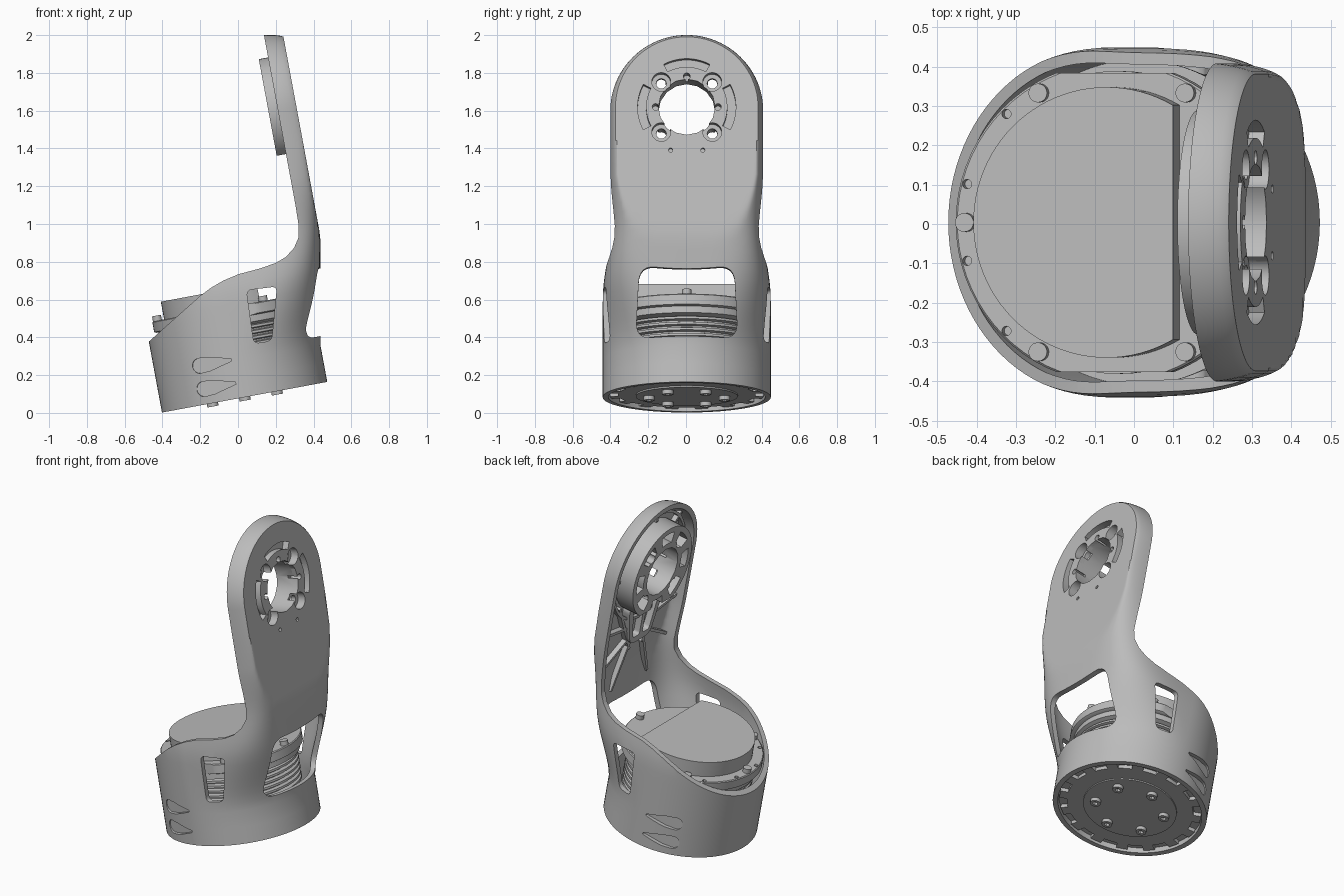
import bpy, bmesh, math
from mathutils import Matrix, Vector

if "Cube" in bpy.data.objects:
    bpy.data.objects.remove(bpy.data.objects["Cube"])

grey = bpy.data.materials.new("satin_grey")
grey.use_nodes = True
grey.diffuse_color = (0.5, 0.5, 0.5, 1)
grey.node_tree.nodes["Principled BSDF"].inputs["Base Color"].default_value = (0.5, 0.5, 0.5, 1)

# Everything is built upright, then leaned over by this matrix
LEAN = Matrix.Translation((0.035, 0.004, 0.083)) @ Matrix.Rotation(math.radians(-10.5), 4, 'Y')
HUB_Z = 1.461          # centre of the arm's joint
FACE_X = 0.55          # outer face of the arm
parts = []


def finish(name, bm, part=False):
    bmesh.ops.recalc_face_normals(bm, faces=bm.faces)
    me = bpy.data.meshes.new(name)
    bm.to_mesh(me)
    bm.free()
    ob = bpy.data.objects.new(name, me)
    bpy.context.collection.objects.link(ob)
    if part:
        parts.append(ob)
    return ob


def prism(name, pts, axis, lo, hi, part=False):
    place = {'x': lambda a, b, d: (d, a, b), 'y': lambda a, b, d: (a, d, b),
             'z': lambda a, b, d: (a, b, d)}[axis]
    bm = bmesh.new()
    f = bm.faces.new([bm.verts.new(place(a, b, lo)) for a, b in pts])
    new = bmesh.ops.extrude_face_region(bm, geom=[f])["geom"]
    step = Vector(place(0, 0, hi - lo))
    bmesh.ops.translate(bm, vec=step, verts=[v for v in new if isinstance(v, bmesh.types.BMVert)])
    return finish(name, bm, part)


def circle(a, b, r, n=32):
    return [(a + r * math.cos(2 * math.pi * i / n), b + r * math.sin(2 * math.pi * i / n)) for i in range(n)]


def arc_slot(mid, half, r0, r1, n=12):
    angles = [math.radians(mid - half + 2 * half * i / n) for i in range(n + 1)]
    ring = [(r1, a) for a in angles] + [(r0, a) for a in reversed(angles)]
    return [(r * math.cos(a), HUB_Z + r * math.sin(a)) for r, a in ring]


def rounded(pts, r, n=6):
    out = []
    for i, p in enumerate(pts):
        p, a, b = Vector(p), Vector(pts[i - 1]), Vector(pts[(i + 1) % len(pts)])
        a, b = p + (a - p).normalized() * r, p + (b - p).normalized() * r
        for k in range(n + 1):
            t = k / n
            out.append(tuple(a * (1 - t) ** 2 + p * 2 * t * (1 - t) + b * t * t))
    return out


def lathe(name, profile, n=72):
    bm = bmesh.new()
    rings = [[bm.verts.new((a, b, z)) for a, b in circle(0, 0, r, n)] for r, z in profile]
    for lo, hi in zip(rings, rings[1:]):
        for i in range(n):
            bm.faces.new((lo[i - 1], lo[i], hi[i], hi[i - 1]))
    bm.faces.new(rings[0])
    bm.faces.new(rings[-1])
    return finish(name, bm, True)


def cut(ob, tools, op='DIFFERENCE', keep=False):
    for tool in tools:
        m = ob.modifiers.new("cut", 'BOOLEAN')
        m.operation, m.object, m.solver = op, tool, 'EXACT'
        bpy.context.view_layer.update()
        dg = bpy.context.evaluated_depsgraph_get()
        me = bpy.data.meshes.new_from_object(ob.evaluated_get(dg))
        ob.modifiers.clear()
        ob.data = me
        if not keep:
            bpy.data.objects.remove(tool)


def blend(z, keys):
    for (z0, v0), (z1, v1) in zip(keys, keys[1:]):
        if z < z1:
            t = max(0, (z - z0) / (z1 - z0))
            return v0 + (v1 - v0) * t * t * (3 - 2 * t)
    return keys[-1][1]


def housing_solid(name, t, bottom, n=96):
    """Round base flowing into a flat arm with a round top, shrunk by t."""
    def section(z):
        power = 2 / blend(z, [(0.2, 2), (1.1, 6.5)])
        h = blend(z, [(0.52, 0.445), (0.86, 0.403), (1.1, 0.412)]) - t
        r = 0.445 - t
        reach = r + 0.185 * min(max(z - 0.2, 0), 1)
        pts = []
        for i in range(n):
            a = 2 * math.pi * i / n
            c, s = round(math.cos(a), 9), round(math.sin(a), 9)
            if c > 0:
                x = min(reach * c ** power, FACE_X - t)
                y = math.copysign(h * abs(s) ** power, s) if s else 0
            else:
                x, y = r * c, h * s
            pts.append((x, y))
        return pts
    rows = []
    zs = [bottom, 0.1, 0.2] + [0.2 + 0.05 * i for i in range(1, 19)] + [1.28, HUB_Z]
    for z in zs:
        rows.append([(x, y, z) for x, y in section(z)])
    top = section(HUB_Z)
    for k in range(1, 25):
        a = math.pi / 2 * k / 24
        rows.append([(x, y * math.cos(a), HUB_Z + abs(y) * math.sin(a)) for x, y in top])
    bm = bmesh.new()
    rings = [[bm.verts.new(p) for p in row] for row in rows]
    for lo, hi in zip(rings, rings[1:]):
        for i in range(n):
            bm.faces.new((lo[i - 1], lo[i], hi[i], hi[i - 1]))
    bm.faces.new(rings[0])
    bmesh.ops.remove_doubles(bm, verts=bm.verts, dist=1e-5)
    return finish(name, bm)


# Housing: one shell for base and arm, trimmed by its side outline
housing = housing_solid("housing", 0, 0)
parts.append(housing)
rim = [(-0.6, 0.288), (-0.133, 0.571), (-0.07, 0.602), (0, 0.627), (0.085, 0.646), (0.2, 0.655),
       (0.288, 0.668), (0.35, 0.69), (0.402, 0.73), (0.435, 0.78), (0.447, 0.84), (0.45, 0.95)]
outline = [(-0.6, -0.2)] + rim + [(0.45, 2.1), (0.8, 2.1), (0.8, -0.2)]
cut(housing, [housing_solid("cavity", 0.03, -0.1)])
cut(housing, [prism("trim", outline, 'y', -1, 1)], 'INTERSECT')

# Windows in the base
front_window = rounded([(-0.27, 0.245), (0.27, 0.245), (0.25, 0.615), (0.1, 0.597), (-0.1, 0.597), (-0.25, 0.615)], 0.085)
side_window = rounded([(0.1, 0.27), (0.195, 0.268), (0.275, 0.545), (0.113, 0.555)], 0.03)
cut(housing, [prism("window_cut", front_window, 'x', 0.15, 1), prism("side_cut", side_window, 'y', -1, 1)])

# Bullet-shaped screw pockets on both sides
bullet = [(-0.09 + a, b) for a, b in circle(0, 0, 0.04, 24) if a < 0.001] + [(-0.03, -0.035), (0.09, 0)]
bullet = bullet[:-2] + [(-0.03, -0.036), (0.09, -0.006), (0.09, 0.006), (-0.03, 0.036)]
for side in (-1, 1):
    for z in (0.082, 0.207):
        pocket = prism("pocket_cut", bullet, 'y', *sorted((0, side * 0.12)))
        pocket.data.transform(Matrix.Translation((-0.115, side * 0.403, z)) @ Matrix.Rotation(side * 0.27, 4, 'Z'))
        cut(housing, [pocket])

# Joint boss on the inside of the arm, flat at its lower side
boss = prism("joint_boss", circle(0, HUB_Z, 0.285, 64), 'x', 0.40, 0.53, part=True)
cut(boss, [prism("flat_cut", [(-1, 0), (1, 0), (1, 1.226), (-1, 1.226)], 'x', 0, 1)])
bolts = [(a, HUB_Z + b) for a in (-0.135, 0.135) for b in (-0.135, 0.135)]
holes = [prism("bore_cut", circle(0, HUB_Z, 0.15, 16), 'x', 0, 1)]
for mid in (0, 90, 180):
    a = math.radians(mid)
    holes.append(prism("slot_cut", arc_slot(mid, 28, 0.215, 0.26), 'x', 0.51, 1))
    holes.append(prism("lug_cut", circle(0.165 * math.cos(a), HUB_Z + 0.165 * math.sin(a), 0.018, 12), 'x', 0.48, 1))
for a, b in bolts:
    holes.append(prism("counterbore", circle(a, b, 0.05, 24), 'x', 0.5, 1))
    holes.append(prism("bolt_cut", circle(a, b, 0.027, 16), 'x', 0, 1))
for y in (-0.085, 0.085):
    holes.append(prism("pin_cut", circle(y, 1.229, 0.011, 12), 'x', 0.45, 1))
cut(housing, holes, keep=True)
cut(boss, holes)
cut(boss, [prism("boss_pocket", arc_slot(a, 14, 0.185, 0.25, 6), 'x', 0.3, 0.47) for a in range(0, 360, 45)])

# Stiffening ribs and pads inside the arm, kept within the shell
limit = housing_solid("rib_limit", 0.012, 0)
ribs = [(0.29 * math.cos(a), HUB_Z + 0.29 * math.sin(a), 0.42 * math.cos(a), HUB_Z + 0.42 * math.sin(a))
        for a in [math.radians(d) for d in range(0, 181, 45)]]
for s in (-1, 1):
    ribs += [(s * 0.08, 1.0, s * 0.36, 0.85), (s * 0.12, 1.08, s * 0.39, 1.12),
             (s * 0.24, 1.26, s * 0.06, 0.92), (s * 0.06, 0.98, s * 0.18, 0.68)]
for y0, z0, y1, z1 in ribs:
    a, b = Vector((y0, z0)), Vector((y1, z1))
    side = (b - a).normalized().orthogonal() * 0.009
    rib = prism("arm_rib", [a - side, b - side, b + side, a + side], 'x', 0.49, 0.6, part=True)
    cut(rib, [limit], 'INTERSECT', keep=True)
bpy.data.objects.remove(limit)
hoop = prism("rib_hoop", circle(0, HUB_Z, 0.345, 64), 'x', 0.49, 0.53, part=True)
cut(hoop, [prism("hoop_bore", circle(0, HUB_Z, 0.328, 64), 'x', 0, 1)])
pad = prism("cable_pad", rounded([(-0.17, 1.24), (-0.1, 0.97), (0.1, 0.97), (0.17, 1.24)], 0.05),
            'x', 0.47, 0.53, part=True)
cut(pad, [prism("pad_cut", rounded([(s * 0.015, 1.2), (s * 0.12, 1.2), (s * 0.08, 1.01), (s * 0.015, 1.01)], 0.02),
                'x', 0.3, 0.51) for s in (-1, 1)])

# Motor with cooling ridges and a bolted flange
ridges = []
for i in range(6):
    z = 0.2 + 0.03 * i
    ridges += [(0.345, z), (0.37, z + 0.005), (0.37, z + 0.018), (0.345, z + 0.023)]
lathe("motor_body", [(0.34, 0.05)] + ridges + [(0.385, 0.385), (0.385, 0.425)])
flange = lathe("motor_flange", [(0.395, 0.42), (0.408, 0.426), (0.408, 0.478), (0.403, 0.483)])
flats = [(-1, -0.38), (1, -0.38), (1, 0.38), (-1, 0.38)]
cut(flange, [prism("flats", flats, 'z', 0, 1)], 'INTERSECT')
for deg in (135, 165.5, 194.5, 225):
    a = math.radians(deg)
    cut(flange, [prism("flange_hole", circle(0.39 * math.cos(a), 0.39 * math.sin(a), 0.012, 12), 'z', 0.45, 1)])
for i in range(6):
    a = math.pi / 3 * i
    prism("flange_bolt", circle(0.38 * math.cos(a), 0.38 * math.sin(a), 0.024, 20), 'z', 0.47, 0.51, part=True)
cover = [p for p in circle(0, 0, 0.344, 96) if p[0] < 0.19]
cover = [p for p in cover if p[1] >= 0] + [p for p in cover if p[1] < 0]
prism("motor_cover", cover, 'z', 0.47, 0.578, part=True)

# Underside: mounting plate, notched ring, hub disc and bolts
lathe("mounting_plate", [(0.418, 0.035), (0.418, 0.07)])
for i in range(16):
    bm = bmesh.new()
    a = 2 * math.pi * (i + 0.5) / 16
    bmesh.ops.create_cube(bm, size=1, matrix=Matrix.Rotation(a, 4, 'Z') @ Matrix.Translation((0.383, 0, 0.027))
                          @ Matrix.Diagonal((0.05, 0.065, 0.03, 1)))
    finish("ring_tab", bm, True)
lathe("plate_ring", [(0.365, 0.012), (0.365, 0.05)])
lathe("hub_disc", [(0.27, 0.004), (0.27, 0.03)])
for i in range(6):
    a = math.pi / 3 * (i + 0.5)
    x, y = 0.2 * math.cos(a), 0.2 * math.sin(a)
    bolt = prism("hub_bolt", circle(x, y, 0.03, 20), 'z', -0.018, 0.02, part=True)
    cut(bolt, [prism("socket_cut", circle(x, y, 0.015, 6), 'z', -0.1, 0)])

# Lean, colour and shade every part
bpy.ops.object.select_all(action='DESELECT')
for ob in parts:
    ob.data.transform(LEAN)
    ob.data.materials.clear()
    ob.data.materials.append(grey)
    for f in ob.data.polygons:
        f.material_index = 0
    ob.select_set(True)
bpy.context.view_layer.objects.active = housing
bpy.ops.object.shade_smooth_by_angle(angle=math.radians(30))
